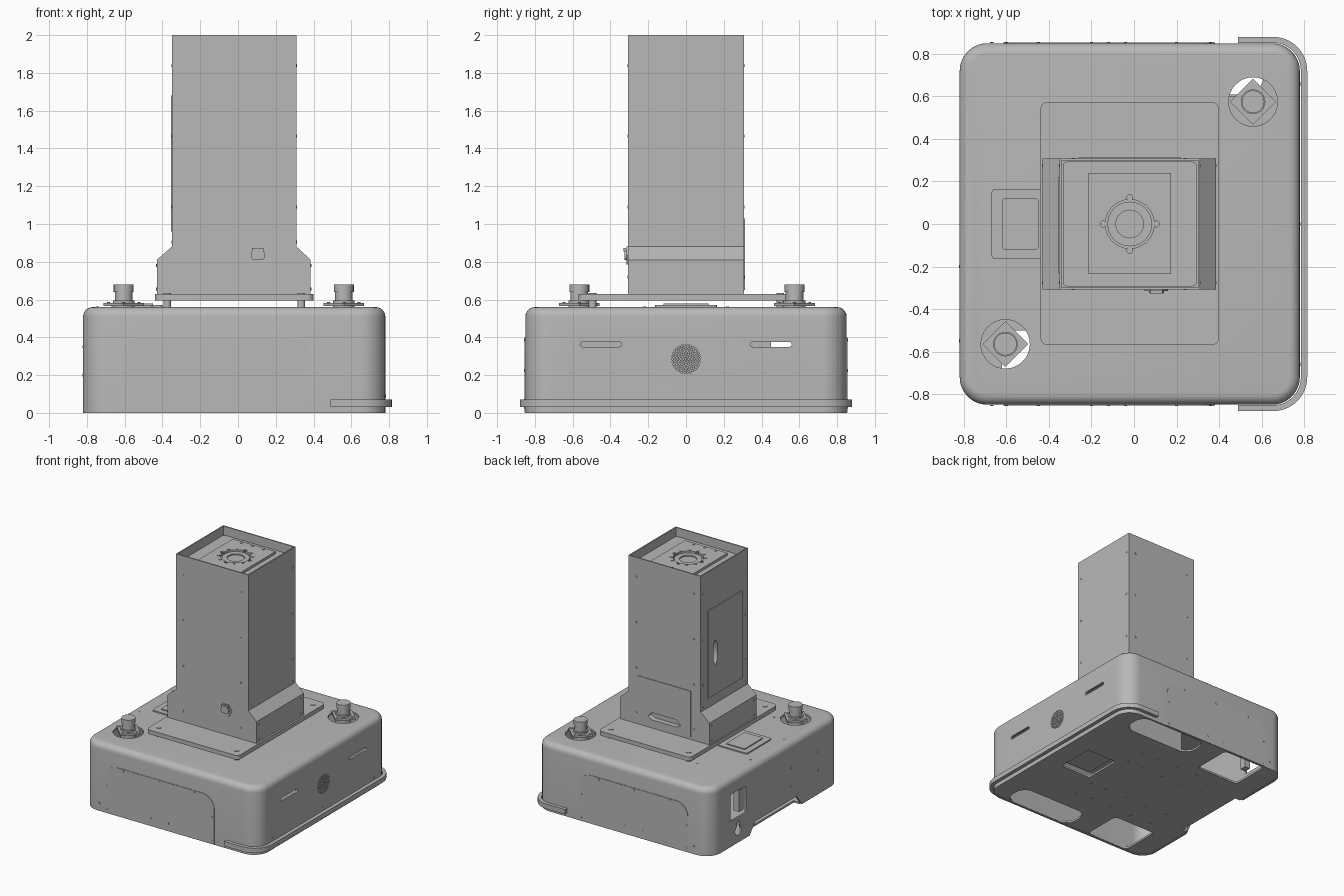
import bpy, bmesh
from math import sin, cos, pi, radians

old = bpy.data.objects.get("Cube")
if old:
    bpy.data.objects.remove(old, do_unlink=True)

grey = bpy.data.materials.new("plain_grey")
grey.use_nodes = True
COLOUR = (0.48, 0.48, 0.48, 1)
grey.diffuse_color = COLOUR
grey.node_tree.nodes["Principled BSDF"].inputs["Base Color"].default_value = COLOUR
parts = []


# ---------- helpers ----------
def finish(name, bm):
    bmesh.ops.recalc_face_normals(bm, faces=bm.faces)
    mesh = bpy.data.meshes.new(name)
    bm.to_mesh(mesh)
    bm.free()
    mesh.materials.append(grey)
    ob = bpy.data.objects.new(name, mesh)
    bpy.context.collection.objects.link(ob)
    parts.append(ob)
    return ob


def place(axis, u, v, w):
    return {"x": (w, u, v), "y": (u, w, v), "z": (u, v, w)}[axis]


def rounded(u0, u1, v0, v1, r=0.0, n=8):
    if r <= 0:
        return [(u0, v0), (u1, v0), (u1, v1), (u0, v1)]
    pts = []
    corners = [(u1 - r, v0 + r), (u1 - r, v1 - r), (u0 + r, v1 - r), (u0 + r, v0 + r)]
    for q, (cu, cv) in enumerate(corners):
        for i in range(n + 1):
            a = -pi / 2 + q * pi / 2 + i / n * pi / 2
            pts.append((cu + r * cos(a), cv + r * sin(a)))
    return pts


def circle(u, v, r, n=24, turn=0.0):
    return [(u + r * cos(turn + 2 * pi * i / n), v + r * sin(turn + 2 * pi * i / n)) for i in range(n)]


def prisms(name, outlines, axis, a, b):
    """Extrude several outlines along one axis as a single object."""
    bm = bmesh.new()
    for pts in outlines:
        lo = [bm.verts.new(place(axis, u, v, a)) for u, v in pts]
        hi = [bm.verts.new(place(axis, u, v, b)) for u, v in pts]
        bm.faces.new(lo[::-1])
        bm.faces.new(hi)
        for i in range(len(pts)):
            j = (i + 1) % len(pts)
            bm.faces.new((lo[i], lo[j], hi[j], hi[i]))
    return finish(name, bm)


def apply(ob, mod):
    bpy.context.view_layer.objects.active = ob
    bpy.ops.object.modifier_apply(modifier=mod.name)


def cut(targets, outlines, axis, a, b):
    tool = prisms("cutter", outlines, axis, a, b)
    tool.hide_render = True
    for ob in targets:
        mod = ob.modifiers.new("cut", "BOOLEAN")
        mod.operation = "DIFFERENCE"
        mod.solver = "EXACT"
        mod.object = tool
        apply(ob, mod)
    parts.remove(tool)
    bpy.data.objects.remove(tool, do_unlink=True)


def screws(name, spots, axis, at, r=0.008):
    prisms(name, [circle(u, v, r, 10) for u, v in spots], axis, at - 0.003, at + 0.003)


# ---------- base shell: hollow, open below, rounded top edge ----------
X0, X1, Y1, TOP = -0.82, 0.78, 0.85, 0.56
bm = bmesh.new()
fillet = 0.05
levels = [(0, 0)] + [(fillet * (1 - cos(t * pi / 12)), TOP - fillet + fillet * sin(t * pi / 12)) for t in range(7)]
rings = []
for d, z in levels:
    rings.append([bm.verts.new((x, y, z)) for x, y in rounded(X0 + d, X1 - d, -Y1 + d, Y1 - d, 0.13 - d, 10)])
for low, high in zip(rings, rings[1:]):
    for i in range(len(low)):
        j = (i + 1) % len(low)
        bm.faces.new((low[i], low[j], high[j], high[i]))
bm.faces.new(rings[-1])
shell = finish("base_shell", bm)
solid = shell.modifiers.new("wall", "SOLIDIFY")
solid.thickness = 0.015
solid.offset = -1
apply(shell, solid)

# openings in the shell
buttons = [(-0.605, -0.565), (0.56, 0.575)]
cut([shell], [circle(x, y, 0.115, 32) for x, y in buttons], "z", 0.5, 0.6)
slots = [rounded(s - 0.11, s + 0.11, 0.35, 0.376, 0.012, 4) for s in (-0.45, 0.45)]
grille = [circle(0, 0.285, 0.005, 6)]
for ring in range(1, 6):
    for i in range(6 * ring):
        a = 2 * pi * i / (6 * ring)
        grille.append(circle(0.0145 * ring * cos(a), 0.285 + 0.0145 * ring * sin(a), 0.005, 6))
cut([shell], slots + grille, "x", 0.7, 0.9)
notch = [(-0.34, -0.1), (0.34, -0.1), (0.34, 0.0), (0.27, 0.09), (-0.27, 0.09), (-0.34, 0.0)]
cut([shell], [notch, rounded(0.39, 0.59, 0.21, 0.43, 0.01, 2)], "x", -0.9, -0.7)
cut([shell], [circle(0.49, 0.10, 0.04)], "x", -0.9, -0.7)
cut([shell], [rounded(0.475, 0.505, 0.1, 0.18, 0.012, 4)], "x", -0.9, -0.7)
prisms("socket", [rounded(0.395, 0.45, 0.23, 0.41)], "x", -0.80, -0.75)

# ---------- floor with wheel openings ----------
floor = prisms("floor_plate", [rounded(X0 + 0.014, X1 - 0.014, -Y1 + 0.014, Y1 - 0.014, 0.116)], "z", 0.004, 0.02)
openings = [rounded(0.32, 0.6, -0.16, 0.16, 0.02, 3), notch_floor := rounded(-0.9, -0.76, -0.32, 0.32)]
for s in (-1, 1):
    lo, hi = sorted((s * 0.61, s * 0.832))
    openings.append(rounded(-0.03, 0.61, lo, hi, 0.09))
    lo, hi = sorted((s * 0.50, s * 0.832))
    openings.append(rounded(-0.62, -0.23, lo, hi, 0.03, 3))
cut([floor], openings, "z", -0.1, 0.1)
prisms("floor_pocket", [rounded(0.31, 0.61, -0.17, 0.17)], "z", 0.06, 0.07)
for name, s in (("right", -1), ("left", 1)):
    prisms(name + "_wheel_wall", [rounded(0.03, 0.55, 0.015, 0.25)], "y", s * 0.60, s * 0.61)
screws("floor_screws", [(x / 10, y / 10) for x in (-5, -3, -1, 1, 2.5) for y in (-4, -2.2, 2.2, 4)], "z", 0.003, 0.01)

# ---------- bumper strip round the left end ----------
outer = [p for p in rounded(0, 0.815, -0.88, 0.88, 0.16, 10) if p[0] > 0.5]
inner = [p for p in rounded(0, 0.785, -0.852, 0.852, 0.13, 10) if p[0] > 0.5]
strip = [(0.49, -0.88)] + outer + [(0.49, 0.88), (0.49, 0.852)] + inner[::-1] + [(0.49, -0.852)]
prisms("bumper", [strip], "z", 0.03, 0.07)

# ---------- arched service panels, front and back ----------
arch = [p for p in rounded(-0.615, 0.38, -0.3, 0.4, 0.11) if p[1] > 0]
arch = [(-0.615, 0.002), (0.38, 0.002)] + arch
spots = [(x, 0.385) for x in (-0.45, -0.12, 0.2)] + [(x, z) for x in (-0.6, 0.36) for z in (0.03, 0.225)]
spots += [(x, 0.065) for x in (-0.67, -0.2, -0.04)]
for name, s in (("front", -1), ("back", 1)):
    prisms(name + "_panel", [arch], "y", s * 0.849, s * 0.854)
    screws(name + "_panel_screws", spots, "y", s * 0.854)
screws("side_screws", [(y, 0.09) for y in (-0.66, 0, 0.66)], "x", 0.78)
screws("rear_screws", [(y, z) for y in (-0.2, -0.55) for z in (0.2, 0.35)], "x", -0.82)

# ---------- buttons on the deck ----------
for name, (x, y) in zip(("right", "left"), buttons):
    prisms(name + "_button_plate", [circle(x, y, 0.108, 4)], "z", 0.565, 0.582)
    prisms(name + "_button_body", [circle(x, y, 0.058)], "z", 0.45, 0.595)
    prisms(name + "_button_stem", [circle(x, y, 0.047)], "z", 0.595, 0.66)
    prisms(name + "_button_cap", [circle(x, y, 0.053)], "z", 0.64, 0.68)
    screws(name + "_button_bolts", [(x + dx, y + dy) for dx, dy in ((0.08, 0), (-0.08, 0), (0, 0.08), (0, -0.08))], "z", 0.583)

# deck cover behind the column
prisms("deck_cover", [rounded(-0.67, -0.40, -0.163, 0.163, 0.015, 3)], "z", 0.555, 0.57)
prisms("deck_cover_lid", [rounded(-0.62, -0.45, -0.12, 0.12, 0.01, 3)], "z", 0.57, 0.578)
screws("deck_screws", [(-0.455, -0.495), (-0.455, 0.5), (-0.745, -0.22), (-0.745, 0.22)], "z", 0.56)

# ---------- column ----------
mount = prisms("column_plate", [rounded(-0.44, 0.40, -0.57, 0.575, 0.035, 5)], "z", 0.595, 0.63)
bolts = [(x, y) for x in (-0.375, 0.335) for y in (-0.495, 0.5)]
prisms("mount_studs", [circle(x, y, 0.02, 12) for x, y in bolts], "z", 0.555, 0.634)

profile = [(-0.43, 0.63), (0.385, 0.63), (0.385, 0.81), (0.31, 0.88),
           (0.31, 2), (-0.35, 2), (-0.35, 0.88), (-0.43, 0.81)]
column = prisms("column", [profile], "y", -0.308, 0.308)
cut([column], [rounded(-0.34, 0.30, -0.298, 0.298)], "z", 1.9, 2.1)

# top flange set inside the column
prisms("flange_base", [rounded(-0.335, 0.295, -0.293, 0.293, 0.02, 3)], "z", 1.895, 1.93)
flange = prisms("flange_plate", [rounded(-0.215, 0.175, -0.235, 0.24)], "z", 1.925, 1.95)
ears = [circle(-0.02 + 0.125 * cos(k * pi / 2), 0.125 * sin(k * pi / 2), 0.014, 10) for k in range(4)]
cut([flange], [circle(-0.02, 0, 0.115, 32)], "z", 1.9, 2.0)
cut([flange], ears, "z", 1.9, 2.0)
hub = prisms("flange_hub", [circle(-0.02, 0, 0.105, 32)], "z", 1.92, 1.94)
cut([hub], [circle(-0.02, 0, 0.065, 32)], "z", 1.9, 2.0)
rim_bolts = [(-0.02 + 0.13 * cos(radians(a)), 0.13 * sin(radians(a))) for a in range(30, 390, 30) if a % 90]
edge_bolts = [(x, y) for x in (-0.12, -0.02, 0.08) for y in (-0.215, 0.218)]
screws("flange_bolts", rim_bolts + edge_bolts, "z", 1.951, 0.01)

# column doors with hand slots
side_door = prisms("column_side_door", [rounded(-0.23, 0.22, 0.96, 1.68)], "x", -0.356, -0.349)
grip = [(0.125, 1.20), (0.15, 1.24), (0.15, 1.37), (0.125, 1.41), (0.10, 1.37), (0.10, 1.24)]
cut([side_door, column], [grip], "x", -0.4, -0.31)
back_door = prisms("column_back_door", [rounded(-0.26, 0.22, 0.65, 1.03)], "y", 0.307, 0.313)
pull = [(-0.17, 0.72), (-0.13, 0.70), (0.09, 0.70), (0.13, 0.72), (0.09, 0.76), (-0.13, 0.76)]
cut([back_door, column], [pull], "y", 0.27, 0.35)

# column screws
heights = (0.72, 1.09, 1.465, 1.84)
for name, s in (("front", -1), ("back", 1)):
    screws("column_" + name + "_screws", [(x, z) for x in (-0.285, 0.24) for z in heights], "y", s * 0.308)
for name, at, wide in (("left", 0.31, 0.385), ("right", -0.35, -0.43)):
    screws("column_" + name + "_screws", [(y, z) for y in (-0.275, 0.275) for z in (0.905,) + heights[1:]], "x", at)
    screws("flare_" + name + "_screws", [(y, z) for y in (-0.275, 0.275) for z in (0.655, 0.78)], "x", wide)

# front connector
prisms("connector_plate", [circle(0.105, 0.833, 0.056, 6)], "y", -0.314, -0.306).scale = (1, 1, 1)
prisms("connector_body", [rounded(0.07, 0.14, 0.81, 0.86, 0.015, 4)], "y", -0.325, -0.31)
prisms("connector_cap", [rounded(0.075, 0.135, 0.855, 0.872)], "y", -0.33, -0.31)

# ---------- shading ----------
bpy.ops.object.select_all(action="DESELECT")
for ob in parts:
    ob.select_set(True)
bpy.context.view_layer.objects.active = shell
bpy.ops.object.shade_smooth_by_angle(angle=radians(35))
